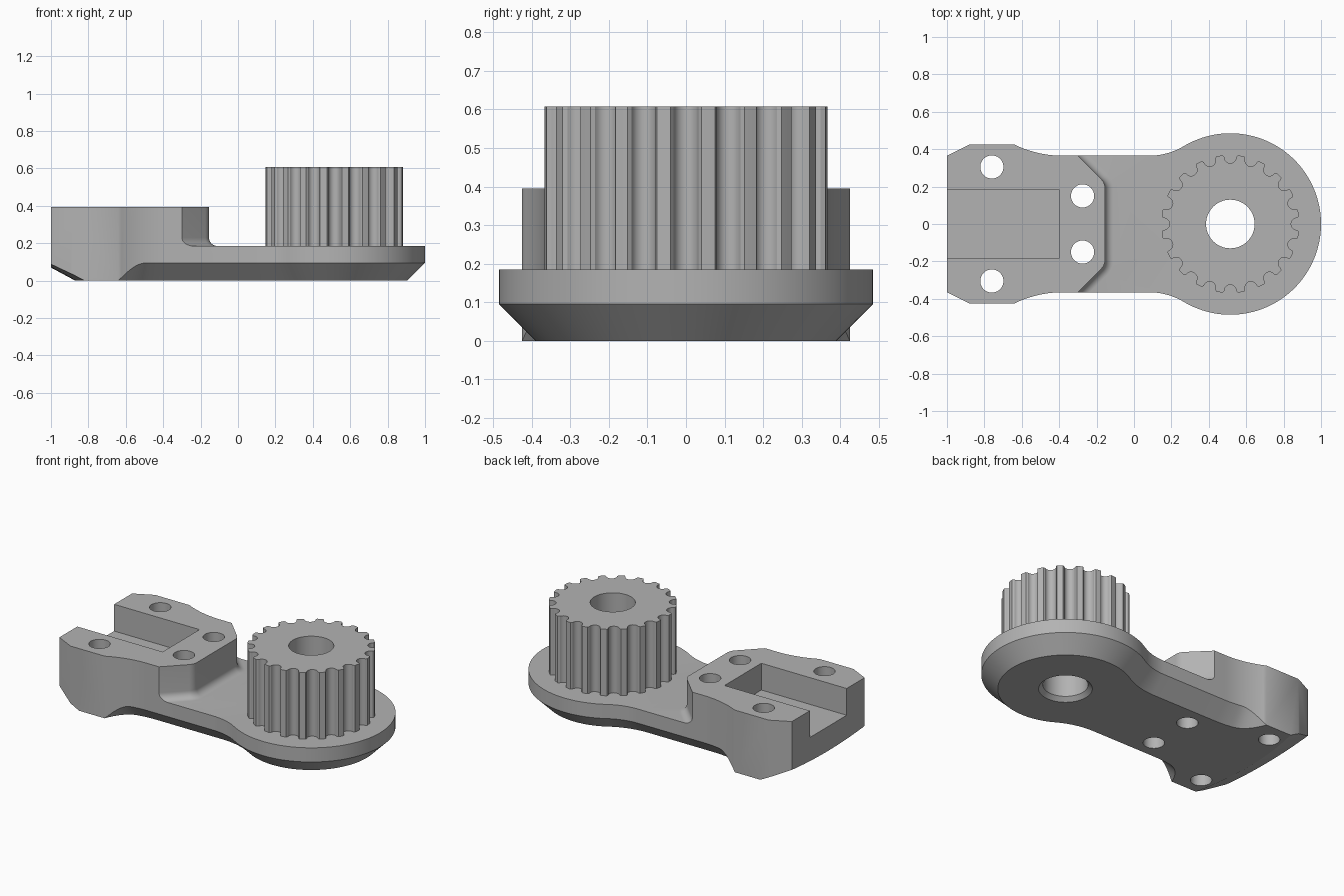
import bpy, bmesh, math
from math import sin, cos, pi, sqrt

cube = bpy.data.objects.get("Cube")
if cube:
    bpy.data.objects.remove(cube, do_unlink=True)

grey = bpy.data.materials.new("plain_grey")
grey.use_nodes = True
colour = (0.45, 0.45, 0.45, 1)
grey.diffuse_color = colour
grey.node_tree.nodes["Principled BSDF"].inputs["Base Color"].default_value = colour

HUB = 0.515        # hub centre on x
HUB_R = 0.485
TOP = 0.395        # block height
PLATE = 0.185      # arm height


def stack(name, rings):
    """Skin a solid through matching rings of points and cap both ends."""
    bm = bmesh.new()
    loops = [[bm.verts.new(p) for p in ring] for ring in rings]
    n = len(loops[0])
    for low, high in zip(loops, loops[1:]):
        for i in range(n):
            j = (i + 1) % n
            bm.faces.new((low[i], low[j], high[j], high[i]))
    bm.faces.new(loops[0][::-1])
    bm.faces.new(loops[-1])
    bmesh.ops.remove_doubles(bm, verts=bm.verts, dist=1e-5)
    bmesh.ops.recalc_face_normals(bm, faces=bm.faces)
    mesh = bpy.data.meshes.new(name)
    bm.to_mesh(mesh)
    bm.free()
    mesh.materials.append(grey)
    ob = bpy.data.objects.new(name, mesh)
    bpy.context.collection.objects.link(ob)
    return ob


def lathe(name, x, y, profile, n=48):
    """Solid of revolution about a vertical axis from (radius, z) pairs."""
    return stack(name, [[(x + r * cos(2 * pi * i / n), y + r * sin(2 * pi * i / n), z)
                         for i in range(n)] for r, z in profile])


def boolean(ob, cutter, operation="DIFFERENCE"):
    """Apply a boolean and discard the helper solid."""
    cutter.hide_render = True
    mod = ob.modifiers.new("cut", "BOOLEAN")
    mod.operation = operation
    mod.solver = "EXACT"
    mod.object = cutter
    bpy.context.view_layer.objects.active = ob
    bpy.ops.object.modifier_apply(modifier=mod.name)
    bpy.data.objects.remove(cutter, do_unlink=True)


def arc(cx, cy, r, a0, a1, n):
    return [(cx + r * cos(a0 + (a1 - a0) * i / n), cy + r * sin(a0 + (a1 - a0) * i / n))
            for i in range(n + 1)]


# Arm outline: half profile, then mirrored
NECK = 0.365
flare_r = 0.593
flare = math.asin(0.26 / flare_r)
neck_r = 0.3625
turn = math.atan2(NECK + neck_r, HUB - 0.08)
half = [(-1, NECK), (-0.88, 0.425)]
half += arc(-0.38, NECK + flare_r, flare_r, -pi / 2 - flare, -pi / 2, 14)
half += arc(0.08, NECK + neck_r, neck_r, -pi / 2, -turn, 10)
half += arc(HUB, 0, HUB_R, pi - turn, 0, 48)[1:]
outline = half + [(x, -y) for x, y in half[-2::-1]]


def bevel(x):
    """Underside bevel, fading out towards the block."""
    return 0.095 * sin(pi / 2 * min(max((x + 0.64) / 0.15, 0), 1))


bottom = []
for i, (x, y) in enumerate(outline):
    (px, py), (qx, qy) = outline[i - 1], outline[(i + 1) % len(outline)]
    length = math.hypot(qx - px, qy - py)
    d = bevel(x)
    bottom.append((x + d * (qy - py) / length, y - d * (qx - px) / length, 0))
body = stack("arm_body", [bottom, [(x, y, bevel(x)) for x, y in outline],
                          [(x, y, TOP) for x, y in outline]])

# Lower the arm in front of the block, leaving a filleted step
CORNER, FILLET = 0.07, 0.045


def step_ring(offset, z):
    cx, cy = -0.155 - CORNER, 0.22 - CORNER * math.tan(pi / 8)
    side = arc(cx, cy, CORNER + offset, 0, pi / 4, 8)
    x, y = side[-1]
    side += [(x - 0.4, y + 0.4), (1.3, y + 0.4)]
    return [(px, -py, z) for px, py in side[::-1]] + [(px, py, z) for px, py in side]


rings = [step_ring(FILLET * (1 - sin(a)), PLATE + FILLET * (1 - cos(a)))
         for a in (pi / 2 * k / 8 for k in range(9))]
boolean(body, stack("step_cutter", rings + [step_ring(0, 0.6)]))

# Sloped, slightly curved underside at the block end
slope, base_r = 0.13 / 0.07, 1.83
boolean(body, lathe("end_slope", base_r - 0.87, 0,
                    [(base_r - 0.1 * slope, -0.1), (base_r + 0.6 * slope, 0.6)], 256),
        "INTERSECT")

# Open slot in the block
corners = [(-1.2, -0.185), (-0.4, -0.185), (-0.4, 0.185), (-1.2, 0.185)]
boolean(body, stack("slot_cutter", [[(x, y, z) for x, y in corners] for z in (0.225, 0.6)]))

# Screw holes
for x, y in ((-0.76, 0.305), (-0.275, 0.15)):
    for side in (-1, 1):
        boolean(body, lathe("screw_cutter", x, side * y, [(0.062, -0.1), (0.062, 0.6)], 40))


def bore():
    return lathe("bore_cutter", HUB, 0,
                 [(0.18, -0.025), (0.13, 0.025), (0.13, 0.8)], 64)


# Toothed wheel with round grooves
TEETH, GEAR_R, GROOVE = 20, 0.369, 0.032
gear_line = []
for i in range(TEETH):
    a = 2 * pi * i / TEETH
    lip = 0.04 / GEAR_R
    gear_line.append((GEAR_R * cos(a - lip), GEAR_R * sin(a - lip)))
    for k in range(11):
        p = -pi / 2 + pi * k / 10
        u, v = GEAR_R - 0.012 - GROOVE * cos(p), GROOVE * sin(p)
        gear_line.append((u * cos(a) - v * sin(a), u * sin(a) + v * cos(a)))
    for b in (a + lip, a + pi / TEETH):
        gear_line.append((GEAR_R * cos(b), GEAR_R * sin(b)))
gear = stack("toothed_wheel", [[(HUB + x, y, z) for x, y in gear_line]
                               for z in (PLATE - 0.01, 0.608)])

# Centre bore through both parts, then crisp smooth shading
for ob in (body, gear):
    boolean(ob, bore())
    bpy.ops.object.select_all(action="DESELECT")
    ob.select_set(True)
    bpy.context.view_layer.objects.active = ob
    bpy.ops.object.shade_smooth_by_angle(angle=math.radians(28))
